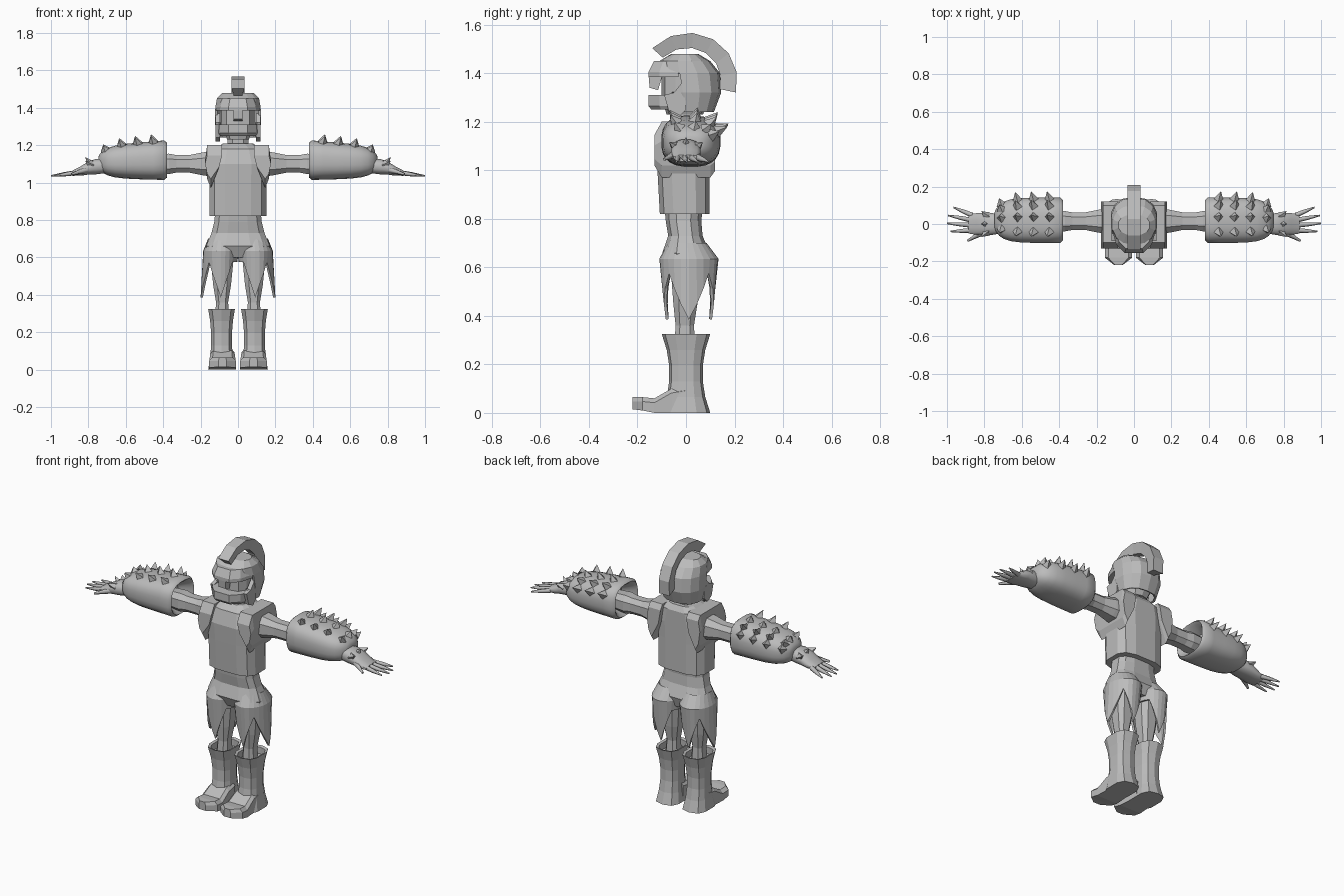
import bpy, bmesh
from math import sin, cos, pi, radians, copysign
from mathutils import Vector

cube = bpy.data.objects.get("Cube")
if cube:
    bpy.data.objects.remove(cube)

grey = bpy.data.materials.new("plain_grey")
grey.use_nodes = True
grey.diffuse_color = (.5, .5, .5, 1)
shader = grey.node_tree.nodes["Principled BSDF"]
shader.inputs["Base Color"].default_value = grey.diffuse_color
shader.inputs["Roughness"].default_value = .8


def finish(name, bm, smooth=0, thickness=0):
    """Make an object; edges flatter than the smooth angle are shaded smooth."""
    bmesh.ops.recalc_face_normals(bm, faces=bm.faces)
    if smooth:
        for face in bm.faces:
            face.smooth = True
        for edge in bm.edges:
            edge.smooth = edge.calc_face_angle(0) < radians(smooth)
    mesh = bpy.data.meshes.new(name)
    bm.to_mesh(mesh)
    bm.free()
    mesh.materials.append(grey)
    obj = bpy.data.objects.new(name, mesh)
    bpy.context.collection.objects.link(obj)
    if thickness:
        obj.modifiers.new("thickness", "SOLIDIFY").thickness = thickness


def add_loft(bm, rings, side=1, caps=True):
    """Skin closed rings of equal length; side -1 mirrors across x."""
    rows = [[bm.verts.new((side * x, y, z)) for x, y, z in ring] for ring in rings]
    count = len(rows[0])
    for low, high in zip(rows, rows[1:]):
        for i in range(count):
            j = (i + 1) % count
            bm.faces.new((low[i], low[j], high[j], high[i]))
    if caps:
        bm.faces.new(rows[0])
        bm.faces.new(rows[-1])


def loft(name, rings, side=1, caps=True, smooth=0, thickness=0):
    bm = bmesh.new()
    add_loft(bm, rings, side, caps)
    finish(name, bm, smooth, thickness)


def squarish(angle, power):
    """Point on a unit outline that gets squarer as power drops below one."""
    return [copysign(abs(v) ** power, v) for v in (cos(angle), sin(angle))]


def outline(count, power):
    return [squarish(2 * pi * (i + .5) / count, power) for i in range(count)]


def level(z, half_width, front, back, cx=0, count=12, power=.7):
    """Horizontal section."""
    cy, half_depth = (front + back) / 2, (back - front) / 2
    return [(cx + half_width * a, cy + half_depth * b, z) for a, b in outline(count, power)]


def upright(x, cy, cz, half_depth, half_height, count=8, power=.8):
    """Section across an arm."""
    return [(x, cy + half_depth * a, cz + half_height * b) for a, b in outline(count, power)]


def plate(name, points, inner, outer, side=1):
    """Side profile of y and z points, thickened along x."""
    loft(name, [[(x, y, z) for y, z in points] for x in (inner, outer)], side)


def add_rod(bm, start, end, start_radius, end_radius, side, count=6):
    """Tapered rod or spike between two points."""
    start, end = Vector(start), Vector(end)
    along = end - start
    u = along.orthogonal().normalized()
    v = along.cross(u).normalized()
    add_loft(bm, [[centre + radius * (u * a + v * b) for a, b in outline(count, 1)]
                  for centre, radius in ((start, start_radius), (end, end_radius))], side)


# torso, neck and hips
loft("torso", [level(*section, power=.6) for section in (
    (.82, .155, -.11, .1), (1, .155, -.12, .1), (1.1, .165, -.125, .1),
    (1.18, .13, -.1, .1), (1.21, .08, -.06, .08))])
loft("neck", [level(z, .06, -.05, .06, count=8) for z in (1.17, 1.27)])
loft("hips", [level(*section) for section in (
    (.84, .125, -.09, .07), (.79, .13, -.085, .065), (.73, .145, -.075, .07),
    (.66, .175, -.1, .1), (.6, .165, -.07, .08))])

# head inside the helmet
loft("head", [level(*section, count=10) for section in (
    (1.23, .06, -.08, .07), (1.3, .09, -.1, .1), (1.4, .09, -.1, .1), (1.45, .08, -.07, .08))])

# helmet shell with the face opening removed
bm = bmesh.new()
add_loft(bm, [level(*section, count=14, power=.85) for section in (
    (1.24, .11, -.07, .115), (1.32, .127, -.1, .145), (1.4, .124, -.12, .14),
    (1.45, .115, -.11, .1), (1.48, .085, -.06, .05))])
opening = []
for face in bm.faces:
    centre = face.calc_center_median()
    if centre.z < 1.25 or (centre.z < 1.39 and centre.y < -.04):
        opening.append(face)
bmesh.ops.delete(bm, geom=opening, context="FACES")
finish("helmet", bm, thickness=.012)

# crest swept in an arc from nape to brow, wider at its outer edge
crest = []
for i in range(7):
    angle = radians(25 * i - 12)
    inner, outer = .12 + .006 * i, .19 + .004 * i
    crest.append([(x, .02 + r * cos(angle), 1.36 + r * sin(angle)) for x, r in (
        (-.034, outer), (.034, outer), (.022, inner), (-.022, inner))])
loft("helmet_crest", crest)

# brow and chin guard share one curved front outline
half = [(.118, -.03), (.095, -.11), (.05, -.155)]
mask = half + [(-x, y) for x, y in reversed(half)]
for name, sections in (("helmet_brow", ((1.385, 1), (1.405, 1), (1.45, .85))),
                       ("chin_guard", ((1.25, .92), (1.265, 1), (1.31, 1)))):
    loft(name, [[(x * scale, y * scale, z) for x, y in mask] for z, scale in sections])
plate("nose_guard", [(-.155, 1.4), (-.15, 1.34), (-.115, 1.33), (-.08, 1.45), (-.115, 1.45)],
      -.024, .024)


def gauntlet_size(t):
    """Centre height, half depth and half height at fraction t from cuff to wrist."""
    taper = (1 - t ** 6) ** .4
    return 1.12 - .01 * t, .122 * taper, (.107 - .02 * t) * taper


def gauntlet_ring(t, scale=1):
    cz, depth, height = gauntlet_size(t)
    return upright(.38 + .37 * t, .02, cz, depth * scale, height * scale, 24, .75)


for side, word in ((1, "left"), (-1, "right")):
    # shoulder plate of the vest, lower at front and back
    profile = [(.085, 1.2), (.1, 1.09), (.145, .97), (.165, 1.02), (.176, 1.12), (.165, 1.2)]
    loft(word + "_shoulder_plate", [[(x, y, 1.08 + (z - 1.08) * scale) for x, z in profile]
         for y, scale in ((-.13, .55), (-.1, 1), (.1, 1), (.12, .75))], side)

    # cheek guard
    plate(word + "_cheek_guard", [(-.01, 1.37), (-.05, 1.32), (-.09, 1.31), (-.07, 1.24),
                                  (-.03, 1.22), (0, 1.25)], .095, .12, side)

    # arm
    loft(word + "_arm", [upright(x, .015, 1.1, radius, radius) for x, radius in (
        (.12, .075), (.19, .065), (.26, .05), (.33, .05), (.37, .058), (.48, .05))], side)

    # smooth gauntlet with a hollow cuff
    rings = [gauntlet_ring(.2, .5), gauntlet_ring(.04, .75), gauntlet_ring(0, .88)]
    rings += [gauntlet_ring(t) for t in (.04, .2, .4, .6, .75, .85, .92, .97, .99)]
    loft(word + "_gauntlet", rings, side, smooth=60)

    # four columns of spikes fanned over the top and back of the gauntlet
    bm = bmesh.new()
    for column in range(4):
        t = .2 + .23 * column
        x = .38 + .37 * t
        cz, depth, height = gauntlet_size(t)
        for degrees in range(25, 120, 30):
            a, b = squarish(radians(degrees), .75)
            base, tip = [(x + .03 * (reach - 1), .02 + depth * a * reach, cz + height * b * reach)
                         for reach in (.94, 1.36)]
            add_rod(bm, base, tip, .028, .001, side, 4)
    finish(word + "_gauntlet_spikes", bm)

    # hand
    loft(word + "_hand", [upright(x, 0, z, depth, height, 12) for x, z, depth, height in (
        (.7, 1.09, .05, .04), (.76, 1.085, .06, .042), (.8, 1.078, .062, .036),
        (.84, 1.062, .06, .026), (.885, 1.05, .052, .014))], side, smooth=50)

    # four spread fingers and a thumb
    bm = bmesh.new()
    for i, length in enumerate((.115, .135, .13, .1)):
        y = -.034 + .027 * i
        tip = (.865 + length, -.04 + .043 * i, 1.036)
        middle = Vector((.865, y, 1.053)).lerp(tip, .5)
        add_rod(bm, (.865, y, 1.053), middle, .014, .011, side)
        add_rod(bm, middle, tip, .011, .004, side)
    add_rod(bm, (.8, -.04, 1.07), (.89, -.09, 1.045), .018, .006, side)
    finish(word + "_fingers", bm, smooth=65)

    # claws on the back of the hand
    bm = bmesh.new()
    for spread in (-1, 0, 1):
        add_rod(bm, (.785, .042 * spread, 1.095), (.815, .068 * spread, 1.135 - .02 * abs(spread)),
                .025, .001, side, 4)
    finish(word + "_hand_claws", bm)

    # skirt with hanging points at the front, outside and back of the thigh
    waist, hip, hem = [], [], []
    for i in range(24):
        c, s = cos(pi * i / 12), sin(pi * i / 12)
        gap = min(abs(i - corner) for corner in (0, 6, 18, 24))
        point = max(0, 1 - gap / 3)
        waist.append((.085 + .075 * c, .005 + .08 * s, .7))
        hip.append((.092 + .094 * c, .012 + .122 * s, .635))
        scale = .95 + point * (.2 * max(c, 0) - .17 * abs(s))
        hem.append((.092 + .094 * c * scale, .012 + .122 * s * scale, .575 - .19 * point))
    loft(word + "_thigh_panels", (waist, hip, hem), side, caps=False, thickness=.012)

    # leg
    loft(word + "_leg", [level(*section, cx=.085, count=8) for section in (
        (.64, .07, -.07, .07), (.45, .05, -.055, .05),
        (.36, .034, -.045, .035), (.28, .04, -.05, .04))], side)

    # boot shaft, flared at both ends, with an open top
    rings = []
    for i in range(6):
        flare = (i / 2.5 - 1) ** 2
        depth = .068 + .032 * flare
        rings.append(level(.065 * i, .057 + .017 * flare, -depth, depth, .088, 10))
    rings += [level(z, .06, -.085, .085, .088, 10) for z in (.32, .28)]
    loft(word + "_boot", rings, side)

    # boot toe with bevelled upper edges
    rings = []
    for y, width, low, high in ((0, .064, 0, .11), (-.06, .066, 0, .1), (-.13, .071, 0, .06),
                                (-.18, .073, .01, .065), (-.22, .022, .015, .065)):
        rings.append([(.083 + a * width, y, z) for a, z in (
            (-1, low), (1, low), (1, high - .018), (.75, high), (-.75, high), (-1, high - .018))])
    loft(word + "_boot_toe", rings, side)
